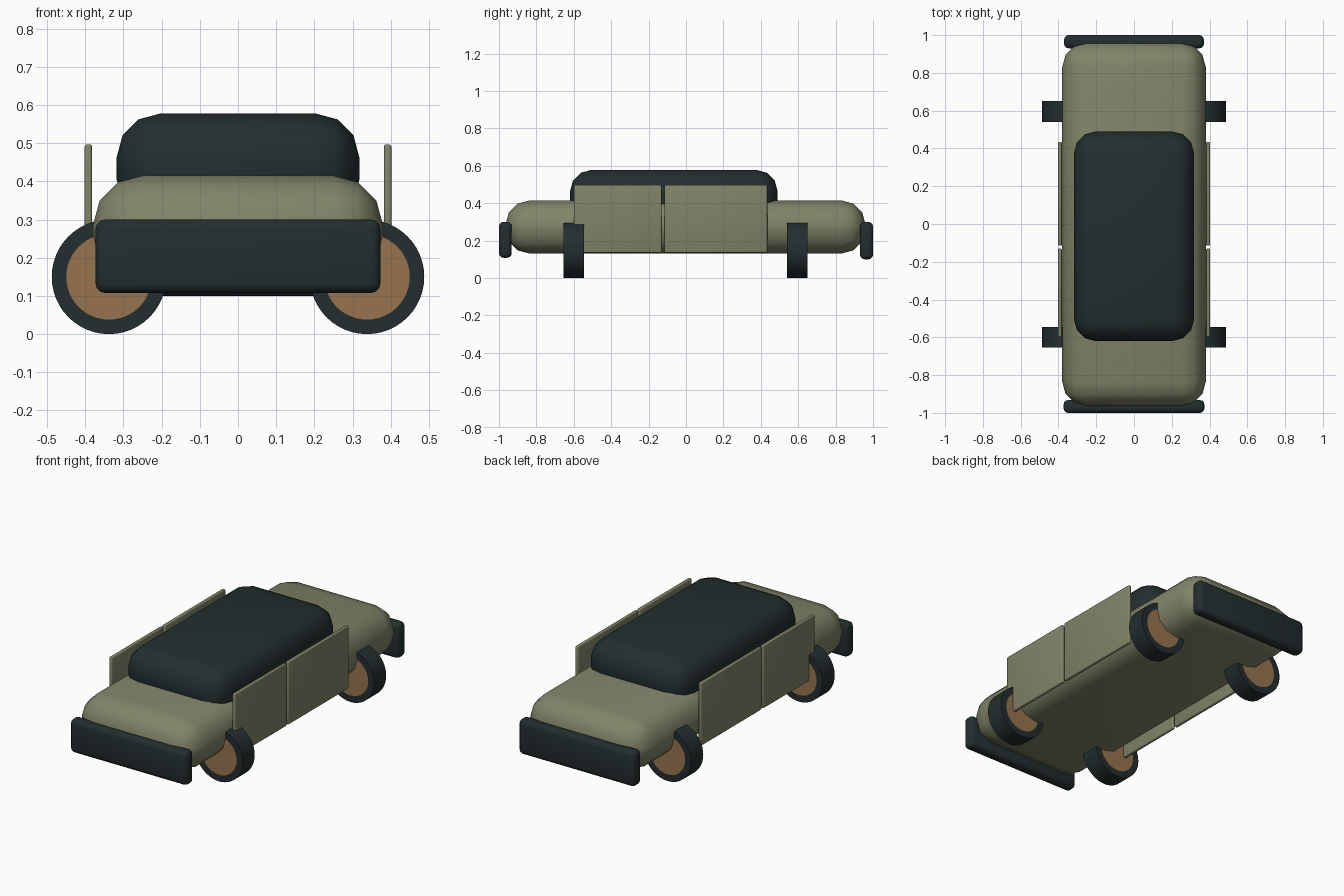
import bpy
import bmesh
import math
from mathutils import Matrix

if "Cube" in bpy.data.objects:
    bpy.data.objects.remove(bpy.data.objects["Cube"])


def material(name, rgb):
    m = bpy.data.materials.new(name)
    m.diffuse_color = (*rgb, 1.0)
    m.use_nodes = True
    m.node_tree.nodes["Principled BSDF"].inputs["Base Color"].default_value = m.diffuse_color
    return m


OLIVE = material("olive paint", (0.22, 0.23, 0.14))
DARK = material("dark rubber", (0.017, 0.027, 0.028))
TAN = material("tan rim", (0.31, 0.175, 0.075))


def finish(name, bm, mats):
    me = bpy.data.meshes.new(name)
    bm.to_mesh(me)
    bm.free()
    for m in mats:
        me.materials.append(m)
    ob = bpy.data.objects.new(name, me)
    bpy.context.collection.objects.link(ob)
    bpy.ops.object.select_all(action='DESELECT')
    ob.select_set(True)
    bpy.context.view_layer.objects.active = ob
    bpy.ops.object.shade_smooth_by_angle(angle=math.radians(40))
    return ob


def rounded_box(name, xs, ys, zs, mat, radius, segments=3):
    """Box between the given limits with rounded edges."""
    bm = bmesh.new()
    bmesh.ops.create_cube(bm, size=1.0)
    for v in bm.verts:
        for i, (lo, hi) in enumerate((xs, ys, zs)):
            v.co[i] = hi if v.co[i] > 0 else lo
    bmesh.ops.bevel(bm, geom=bm.edges[:], offset=radius, segments=segments,
                    profile=0.5, affect='EDGES', clamp_overlap=True)
    return finish(name, bm, [mat])


def wheel(name, x, y):
    """Wheel with its axle along y and a rim inset on both faces."""
    bm = bmesh.new()
    bmesh.ops.create_cone(bm, cap_ends=True, segments=48,
                          radius1=0.15, radius2=0.15, depth=0.11)
    caps = [f for f in bm.faces if len(f.verts) > 4]
    bmesh.ops.inset_individual(bm, faces=caps, thickness=0.038)
    for f in bm.faces:
        if len(f.verts) > 4:
            f.material_index = 1
    bm.transform(Matrix.Translation((x, y, 0.15)) @ Matrix.Rotation(math.pi / 2, 4, 'X'))
    return finish(name, bm, [DARK, TAN])


# Main body and cabin
rounded_box("body", (-0.38, 0.38), (-0.965, 0.96), (0.13, 0.415), OLIVE, 0.13)
rounded_box("cabin", (-0.318, 0.318), (-0.62, 0.49), (0.29, 0.578), DARK, 0.115)

# Bumpers
rounded_box("front_bumper", (-0.373, 0.373), (-1.0, -0.932), (0.108, 0.30), DARK, 0.024)
rounded_box("rear_bumper", (-0.37, 0.37), (0.93, 1.0), (0.10, 0.30), DARK, 0.024)

# Doors and wheels on both sides
for side, s in (("left", -1), ("right", 1)):
    xs = tuple(sorted((s * 0.382, s * 0.402)))
    rounded_box(f"front_door_{side}", xs, (-0.60, -0.13), (0.135, 0.497), OLIVE, 0.007)
    rounded_box(f"rear_door_{side}", xs, (-0.115, 0.435), (0.135, 0.497), OLIVE, 0.007)
    wheel(f"front_wheel_{side}", s * 0.338, -0.60)
    wheel(f"rear_wheel_{side}", s * 0.338, 0.595)
